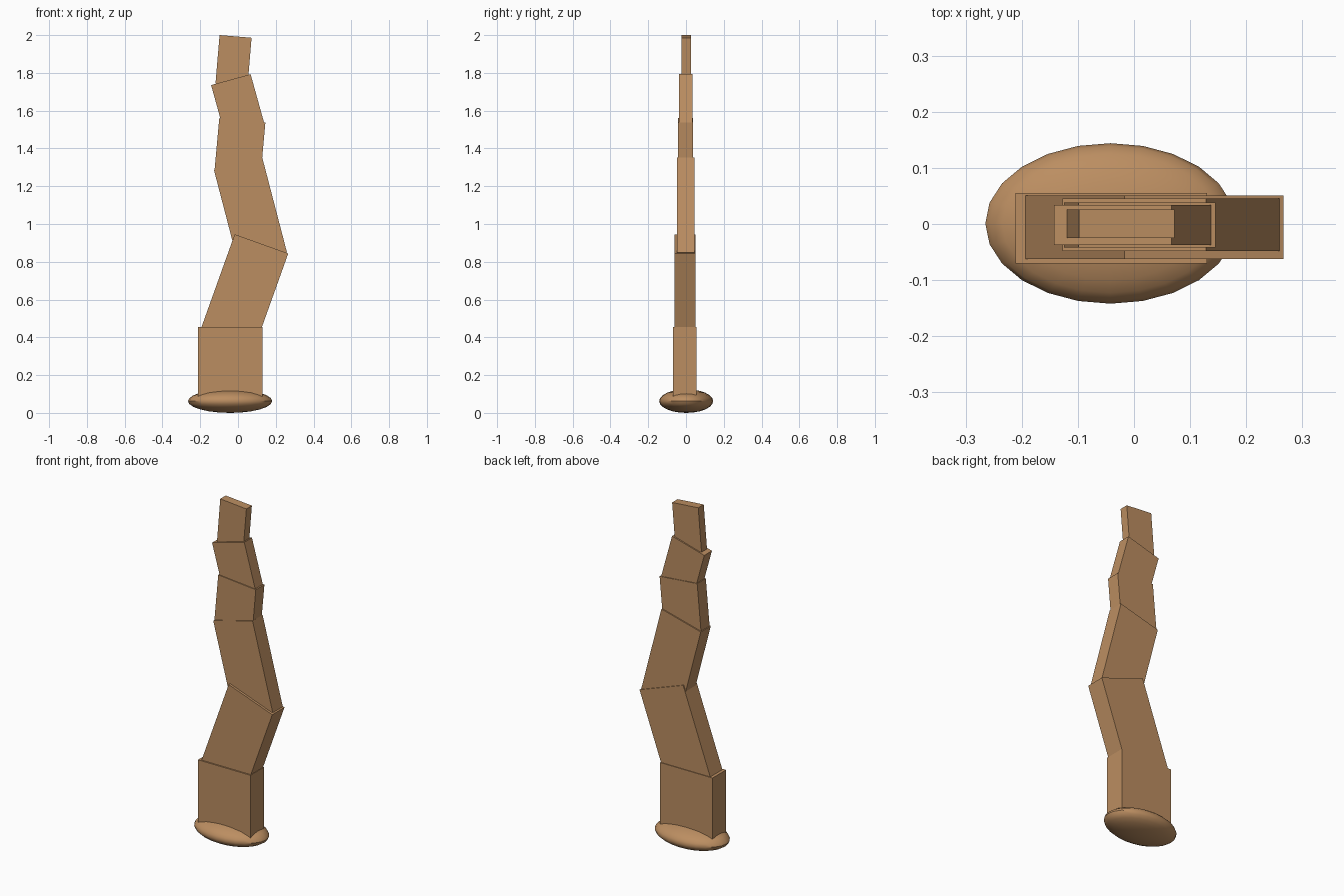
import bpy, bmesh, math
from mathutils import Vector

if "Cube" in bpy.data.objects:
    bpy.data.objects.remove(bpy.data.objects["Cube"])

wood = bpy.data.materials.new("tan wood")
wood.diffuse_color = (0.50, 0.27, 0.12, 1)
wood.use_nodes = True
wood.node_tree.nodes["Principled BSDF"].inputs["Base Color"].default_value = wood.diffuse_color


def finish(name, bm):
    me = bpy.data.meshes.new(name)
    bmesh.ops.recalc_face_normals(bm, faces=bm.faces)
    bm.to_mesh(me)
    bm.free()
    me.materials.append(wood)
    ob = bpy.data.objects.new(name, me)
    bpy.context.collection.objects.link(ob)
    return ob


def segment(name, x, z, width, height, tilt, y0, y1):
    """Box leaning clockwise by tilt degrees, from its lower left corner."""
    t = math.radians(tilt)
    across = Vector((math.cos(t), 0, -math.sin(t))) * width
    up = Vector((math.sin(t), 0, math.cos(t))) * height
    corner = Vector((x, y0, z))
    bm = bmesh.new()
    vs = [bm.verts.new(p) for p in (corner, corner + across, corner + across + up, corner + up)]
    face = bm.faces.new(vs)
    ext = bmesh.ops.extrude_face_region(bm, geom=[face])
    new = [v for v in ext["geom"] if isinstance(v, bmesh.types.BMVert)]
    bmesh.ops.translate(bm, verts=new, vec=(0, y1 - y0, 0))
    if len(bm.faces) == 5:
        bm.faces.new(vs)
    return finish(name, bm)


# crooked stem, bottom to top, each segment thinner than the last
segments = [
    (-0.211, 0.065, 0.341, 0.390, 0.0, -0.070, 0.055),
    (-0.193, 0.455, 0.301, 0.521, 19.7, -0.062, 0.051),
    (0.004, 0.782, 0.264, 0.521, -14.6, -0.048, 0.045),
    (-0.124, 1.286, 0.245, 0.275, 5.2, -0.042, 0.038),
    (-0.071, 1.478, 0.217, 0.267, -15.5, -0.037, 0.034),
    (-0.119, 1.745, 0.170, 0.256, 4.8, -0.025, 0.026),
]
for i, s in enumerate(segments):
    segment(f"stem_segment_{i + 1}", *s)

# flattened round base
bm = bmesh.new()
bmesh.ops.create_uvsphere(bm, u_segments=24, v_segments=12, radius=1)
bmesh.ops.scale(bm, verts=bm.verts, vec=(0.223, 0.143, 0.0625))
bmesh.ops.translate(bm, verts=bm.verts, vec=(-0.042, 0.001, 0.0625))
base = finish("base", bm)
bpy.context.view_layer.objects.active = base
base.select_set(True)
bpy.ops.object.shade_smooth_by_angle(angle=math.radians(40))
